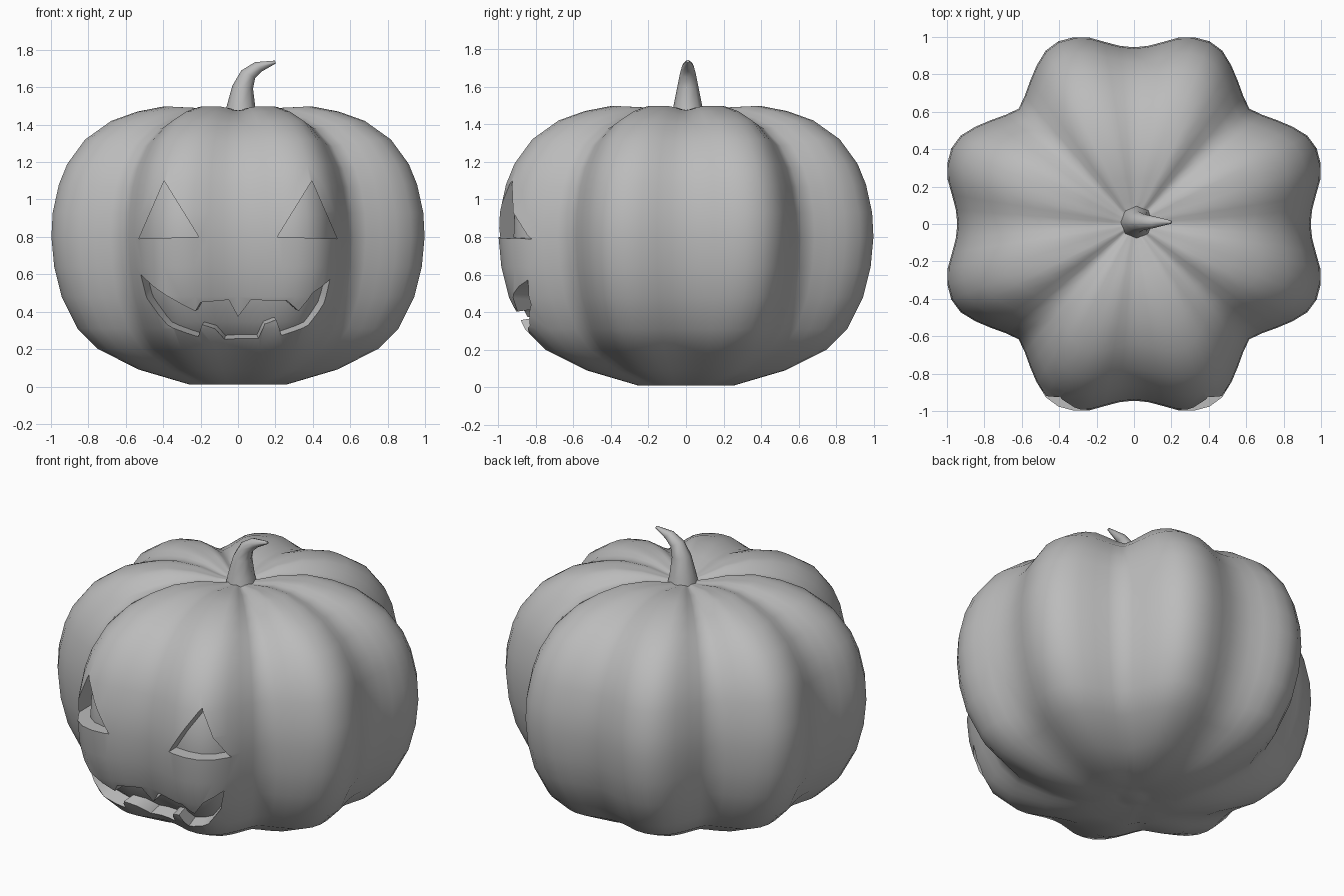
import bpy, bmesh
from math import sin, cos, pi, radians

cube = bpy.data.objects.get("Cube")
if cube:
    bpy.data.objects.remove(cube)

grey = bpy.data.materials.new("plain grey")
grey.use_nodes = True
GREY = (0.5, 0.5, 0.5, 1)
grey.diffuse_color = GREY
grey.node_tree.nodes["Principled BSDF"].inputs["Base Color"].default_value = GREY


def make(name, rings):
    """Skin a list of vertex rings and cap both ends."""
    bm = bmesh.new()
    loops = [[bm.verts.new(p) for p in ring] for ring in rings]
    for a, b in zip(loops, loops[1:]):
        n = len(a)
        for i in range(n):
            j = (i + 1) % n
            bm.faces.new((a[i], a[j], b[j], b[i]))
    bm.faces.new(loops[0][::-1])
    bm.faces.new(loops[-1])
    bmesh.ops.recalc_face_normals(bm, faces=bm.faces)
    mesh = bpy.data.meshes.new(name)
    bm.to_mesh(mesh)
    bm.free()
    mesh.materials.append(grey)
    obj = bpy.data.objects.new(name, mesh)
    bpy.context.collection.objects.link(obj)
    return obj


def smooth(obj, angle):
    bpy.ops.object.select_all(action='DESELECT')
    obj.select_set(True)
    bpy.context.view_layer.objects.active = obj
    bpy.ops.object.shade_smooth_by_angle(angle=radians(angle))


# Pumpkin: radius around one eighth turn, and side profile (radius, height)
LOBE = [.945, .955, .985, 1.025, 1.049, 1.057, 1.04, .995, .945, .9, .872]
PROFILE = [(.02, .03), (.06, .035), (.11, .04), (.26, .01), (.53, .09), (.75, .2),
           (.86, .31), (.945, .48), (.985, .64), (1, .8), (.993, .93), (.96, 1.08),
           (.915, 1.19), (.82, 1.32), (.68, 1.42), (.54, 1.47), (.4, 1.497),
           (.25, 1.49), (.12, 1.46), (.03, 1.445)]
SEGMENTS = 80


def body_rings(scale):
    rings = []
    for f, z in PROFILE:
        ring = []
        for i in range(SEGMENTS):
            k = i % 20
            lobe = LOBE[min(k, 20 - k)]
            # grooves fade at the poles and pull the shoulders down
            blend = min(1, f / 0.4)
            r = f * (1 + (lobe - 1) * blend) * scale
            dip = max(0, 1.0 - lobe) * 0.4 * blend * max(0, (z - 0.9) / 0.6)
            a = 2 * pi * i / SEGMENTS
            ring.append((r * cos(a), r * sin(a), 0.76 + (z - dip - 0.76) * scale))
        rings.append(ring)
    return rings


body = make("pumpkin_shell", body_rings(1))
core = make("carving_back", body_rings(0.92))

# Carved openings as (x, z) outlines
EYE = [(.21, .8), (.53, .79), (.395, 1.1)]
MOUTH = [(-.57, .6), (-.44, .52), (-.23, .4), (-.2, .45), (-.05, .46), (0, .36),
         (.07, .46), (.26, .46), (.33, .4), (.4, .5), (.52, .57),
         (.49, .43), (.4, .31), (.25, .25), (.21, .35), (.15, .32), (.12, .22),
         (-.08, .21), (-.13, .29), (-.2, .32), (-.23, .24), (-.4, .31), (-.53, .46)]


def carve(outline, taper):
    """Cut an opening that narrows inwards."""
    rings = []
    for y in (-1.2, -0.55):
        s = 1 - taper * (y + 0.92)
        rings.append([(x * s, y, 0.6 + (z - 0.6) * s) for x, z in outline])
    cutter = make("cutter", rings)
    cutter.hide_render = True
    mod = body.modifiers.new("carve", 'BOOLEAN')
    mod.operation = 'DIFFERENCE'
    mod.solver = 'EXACT'
    mod.object = cutter
    bpy.context.view_layer.objects.active = body
    bpy.ops.object.modifier_apply(modifier=mod.name)
    bpy.data.objects.remove(cutter)


carve(EYE, 0)
carve([(-x, z) for x, z in EYE], 0)
carve(MOUTH, 0.7)
smooth(body, 55)
smooth(core, 55)

# Bent stem: centre x, height, radius, lean of the cross-section
STEM = [(.015, 1.43, .09, 0), (.015, 1.49, .078, 0), (.025, 1.6, .056, .15),
        (.055, 1.67, .042, .5), (.11, 1.71, .031, .9), (.2, 1.735, .008, 1.3)]
rings = []
for x, z, r, lean in STEM:
    ring = []
    for i in range(8):
        a = 2 * pi * i / 8
        ring.append((x + r * cos(a) * cos(lean), 0.01 + r * sin(a),
                     z - r * cos(a) * sin(lean)))
    rings.append(ring)
stem = make("stem", rings)
smooth(stem, 50)
